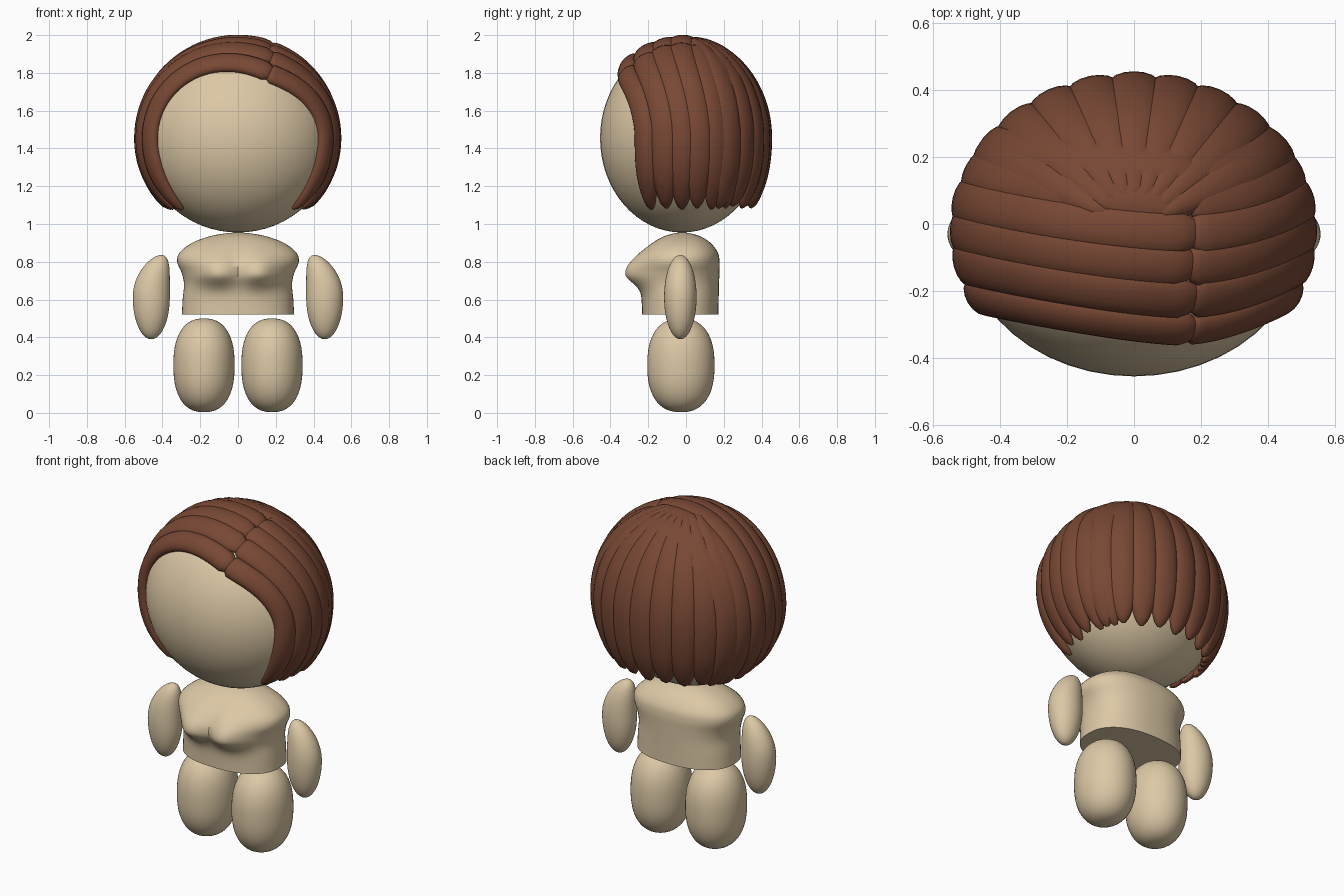
import bpy, bmesh, math
from mathutils import Vector

if "Cube" in bpy.data.objects:
    bpy.data.objects.remove(bpy.data.objects["Cube"])


def material(name, col):
    m = bpy.data.materials.new(name)
    m.diffuse_color = (*col, 1)
    m.use_nodes = True
    m.node_tree.nodes["Principled BSDF"].inputs["Base Color"].default_value = m.diffuse_color
    return m


SKIN = material("skin", (0.72, 0.58, 0.38))
HAIR = material("hair", (0.19, 0.065, 0.035))


def finish(bm, name, mat):
    bmesh.ops.recalc_face_normals(bm, faces=bm.faces)
    me = bpy.data.meshes.new(name)
    bm.to_mesh(me)
    bm.free()
    ob = bpy.data.objects.new(name, me)
    bpy.context.collection.objects.link(ob)
    me.materials.append(mat)
    bpy.context.view_layer.objects.active = ob
    ob.select_set(True)
    bpy.ops.object.shade_smooth_by_angle(angle=math.radians(50))
    ob.select_set(False)
    return ob


def ellipsoid(name, c, r, power=2.0, bend=0.0):
    """Rounded blob; power > 2 squares its profile, bend leans its top sideways."""
    bm = bmesh.new()
    bmesh.ops.create_uvsphere(bm, u_segments=48, v_segments=32, radius=1)
    for v in bm.verts:
        p = v.co.copy()
        rho = math.hypot(p.x, p.y)
        p /= (rho ** power + abs(p.z) ** power) ** (1 / power)
        lean = bend * max(0, p.z) ** 2
        v.co = (c[0] + p.x * r[0] + lean, c[1] + p.y * r[1], c[2] + p.z * r[2])
    return finish(bm, name, SKIN)


def loft(bm, rings):
    """Skin a list of equally sized point rings and cap both ends."""
    vs = [[bm.verts.new(p) for p in ring] for ring in rings]
    n = len(vs[0])
    for a, b in zip(vs, vs[1:]):
        for i in range(n):
            bm.faces.new((a[i], a[(i + 1) % n], b[(i + 1) % n], b[i]))
    bm.faces.new(vs[0])
    bm.faces.new(vs[-1])


# Head, arms and legs
ellipsoid("head", (0, -0.022, 1.455), (0.512, 0.433, 0.5))
for s, side in ((-1, "left"), (1, "right")):
    ellipsoid(side + "_arm", (s * 0.459, -0.03, 0.613), (0.098, 0.086, 0.223), 2, -s * 0.052)
    ellipsoid(side + "_leg", (s * 0.18, -0.027, 0.252), (0.162, 0.178, 0.248), 2.4)

# Torso: z, half width, front y, back y
profile = [(0.52, 0.297, -0.232, 0.172), (0.60, 0.293, -0.235, 0.173), (0.68, 0.286, -0.24, 0.175),
           (0.74, 0.298, -0.245, 0.177), (0.80, 0.322, -0.245, 0.178), (0.85, 0.308, -0.225, 0.168),
           (0.90, 0.243, -0.175, 0.13), (0.935, 0.15, -0.115, 0.075), (0.951, 0.06, -0.06, 0.02),
           (0.955, 0.01, -0.03, -0.01)]
rings = []
P = [Vector(p) for p in profile]
for i in range(len(P) - 1):
    p0, p1, p2, p3 = P[max(i - 1, 0)], P[i], P[i + 1], P[min(i + 2, len(P) - 1)]
    for k in range(4 if i < len(P) - 2 else 5):
        t = k / 4
        z, rx, yf, yb = 0.5 * (2 * p1 + (p2 - p0) * t + (2 * p0 - 5 * p1 + 4 * p2 - p3) * t * t
                               + (3 * p1 - p0 - 3 * p2 + p3) * t ** 3)
        ring = []
        for j in range(64):
            a = math.tau * j / 64
            ca, sa = math.cos(a), math.sin(a)
            x = rx * math.copysign(abs(ca) ** 0.85, ca)
            y = (yf + yb) / 2 + (yb - yf) / 2 * math.copysign(abs(sa) ** 0.85, sa)
            if sa < 0:  # chest bulge
                dz = (z - 0.735) / (0.065 if z < 0.735 else 0.1)
                y -= 0.085 * math.exp(-((abs(x) - 0.11) / 0.11) ** 2 - dz * dz) * min(1, -sa * 1.5)
            ring.append((x, y, z))
        rings.append(ring)
bm = bmesh.new()
loft(bm, rings)
finish(bm, "torso", SKIN)

# Hair locks follow a shell just outside the head
RX, RY, RZ, YC, ZC = 0.516, 0.438, 0.51, -0.018, 1.455


def lock(bm, pts, width, thick, lift=0.0, fan=False):
    """Sweep a flattened, tapering oval along a path lying on the shell."""
    n = len(pts)
    rings = []
    for i, p in enumerate(pts):
        t = i / (n - 1)
        tan = (pts[min(i + 1, n - 1)] - pts[max(i - 1, 0)]).normalized()
        nor = Vector((p.x / RX ** 2, (p.y - YC) / RY ** 2, (p.z - ZC) / RZ ** 2))
        nor = (nor - tan * nor.dot(tan)).normalized()
        b = tan.cross(nor)
        k = math.sqrt(max(0.02, 1 - ((t - 0.72) / 0.28) ** 2)) if t > 0.72 else 1
        k *= math.sqrt(min(1, 0.15 + t / 0.05))
        w = width * k
        if fan:
            w *= min(1, 0.25 + math.hypot(p.x / RX, (p.y - YC) / RY))
        h = thick * (0.35 + 0.65 * k) if 0.01 < t < 0.99 else thick * 0.2
        rings.append([p + nor * (lift + h * math.sin(a)) + b * w * math.cos(a)
                      for a in (math.tau * j / 16 for j in range(16))])
    loft(bm, rings)


def shrink(z, back):
    """Shell radius factor below the equator; the back hangs straighter."""
    return math.sqrt(1 - ((z - ZC) / (RZ + 0.13 * max(0, back))) ** 2)


def side_path(s, x0, v0, v1, tip):
    pts = []
    a0 = math.asin(x0 / (RX * math.sqrt(1 - v0 * v0))) * s
    for i in range(29):
        t = i / 28
        a = a0 + (math.pi / 2 - a0) * t
        v = v0 + (v1 - v0) * t * t * (3 - 2 * t)
        q = math.sqrt(1 - v * v)
        pts.append(Vector((s * RX * q * math.sin(a), YC + RY * v, ZC + RZ * q * math.cos(a))))
    for i in range(1, 19):
        z = ZC + (tip - ZC) * i / 18
        c = shrink(z, v1)
        v = v1 * (0.5 + 0.5 * c)
        pts.append(Vector((s * RX * math.sqrt(c * c - v * v), YC + RY * v, z)))
    return pts


def back_path(phi, tip):
    pts = []
    ca, sa = math.cos(phi), math.sin(phi)
    for i in range(24):
        e = math.radians(82) * (1 - i / 23)
        pts.append(Vector((RX * ca * math.cos(e), YC + RY * sa * math.cos(e), ZC + RZ * math.sin(e))))
    for i in range(1, 19):
        z = ZC + (tip - ZC) * i / 18
        c = shrink(z, sa)
        pts.append(Vector((RX * ca * c, YC + RY * sa * c, z)))
    return pts


# Back locks fan out from the crown
bm = bmesh.new()
for k in range(-4, 5):
    lock(bm, back_path(math.radians(90 + 14 * k), 1.085 + 0.01 * (k % 2)), 0.076, 0.036, 0, True)
finish(bm, "back_hair", HAIR)

# Side locks sweep away from an off-centre parting
starts = [-0.67, -0.46, -0.24, -0.02, 0.20, 0.42]
ends = [-0.45, -0.23, -0.01, 0.20, 0.40, 0.58]
for s, side, x0, lift in ((1, "right", 0.15, 0.0), (-1, "left", 0.19, 0.003)):
    bm = bmesh.new()
    for i, (v0, v1) in enumerate(zip(starts, ends)):
        front = i == 0
        lock(bm, side_path(s, x0 + 0.008 * (i % 2), v0, v1, 1.08 + 0.008 * (i % 2)),
             0.062 if front else 0.067, 0.038 if front else 0.031, lift + 0.003 * (i % 2))
    finish(bm, side + "_hair", HAIR)
